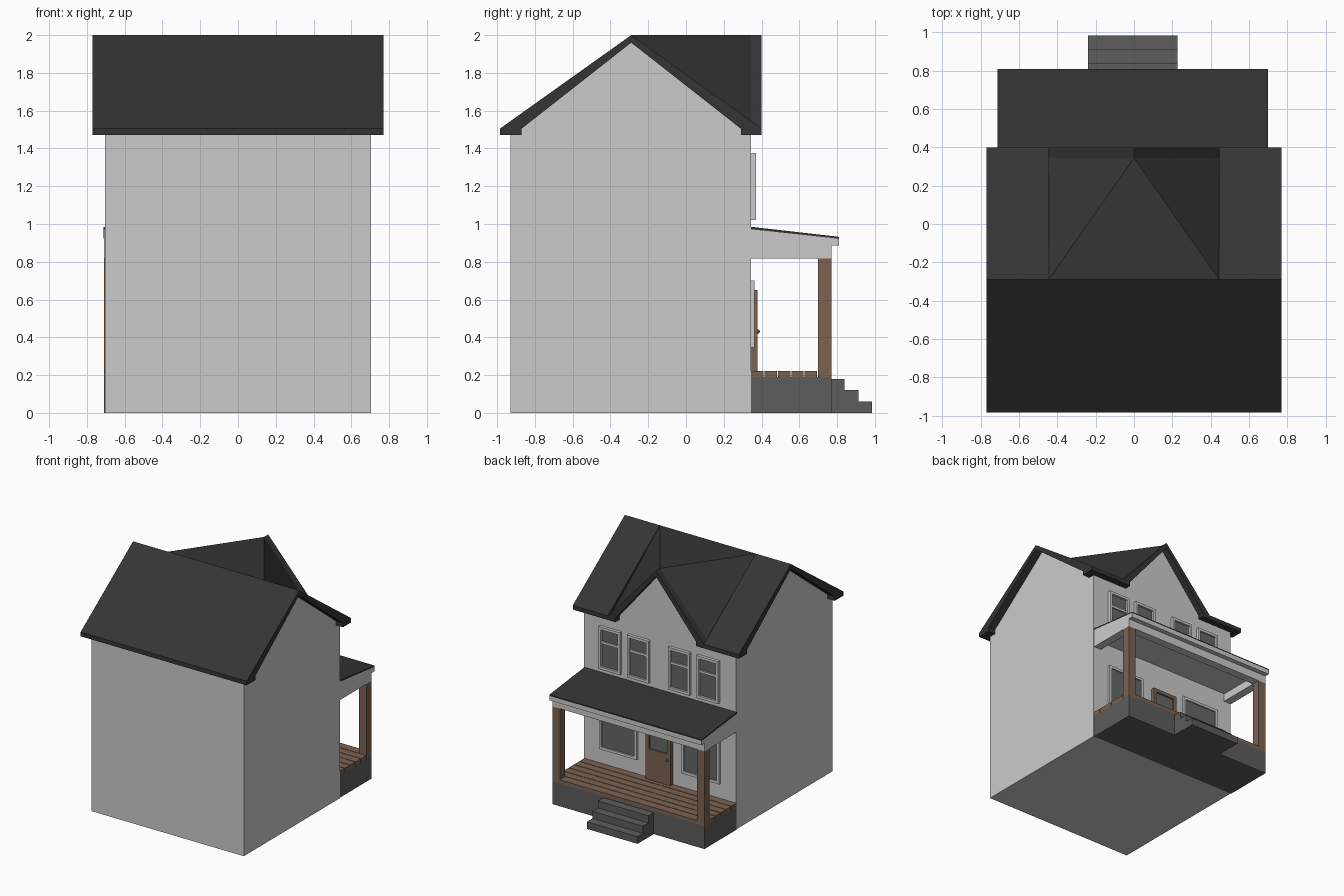
import bpy, bmesh
from mathutils import Vector

if "Cube" in bpy.data.objects:
    bpy.data.objects.remove(bpy.data.objects["Cube"])


def material(name, rgb):
    m = bpy.data.materials.new(name)
    m.diffuse_color = (*rgb, 1)
    m.use_nodes = True
    m.node_tree.nodes["Principled BSDF"].inputs["Base Color"].default_value = m.diffuse_color
    return m


ROOF = material("dark_shingle", (0.035, 0.035, 0.035))
STONE = material("dark_stone", (0.11, 0.11, 0.11))
WOOD = material("brown_wood", (0.2, 0.125, 0.085))
GLASS = material("grey_glass", (0.13, 0.14, 0.14))


def make(name, verts, faces, mat=None, recalc=True):
    bm = bmesh.new()
    vs = [bm.verts.new(v) for v in verts]
    for f in faces:
        bm.faces.new([vs[i] for i in f])
    if recalc:
        bmesh.ops.recalc_face_normals(bm, faces=bm.faces)
    me = bpy.data.meshes.new(name)
    bm.to_mesh(me)
    bm.free()
    ob = bpy.data.objects.new(name, me)
    bpy.context.collection.objects.link(ob)
    if mat:
        me.materials.append(mat)
    return ob


def prism(name, pts, axis, a, b, mat=None):
    """Extrude a profile along x (points are y,z) or along y (points are x,z)."""
    n = len(pts)
    place = (lambda p, t: (t, *p)) if axis == 'x' else (lambda p, t: (p[0], t, p[1]))
    verts = [place(p, t) for t in (a, b) for p in pts]
    faces = [range(n), range(n, 2 * n)]
    faces += [(i, (i + 1) % n, n + (i + 1) % n, n + i) for i in range(n)]
    return make(name, verts, faces, mat)


def box(name, x0, x1, y0, y1, z0, z1, mat=None):
    return prism(name, [(y0, z0), (y1, z0), (y1, z1), (y0, z1)], 'x', x0, x1, mat)


def frame(name, x0, x1, y0, y1, z0, z1, w, mat=None):
    """Four bars around an opening."""
    box(name + "_left", x0, x0 + w, y0, y1, z0, z1, mat)
    box(name + "_right", x1 - w, x1, y0, y1, z0, z1, mat)
    box(name + "_bottom", x0 + w, x1 - w, y0, y1, z0, z0 + w, mat)
    box(name + "_top", x0 + w, x1 - w, y0, y1, z1 - w, z1, mat)


WALL = 0.345   # porch-side wall plane
RIDGE = -0.29  # y of main ridge
GX = 0.445     # half width of cross gable

# House body and the cross gable wall
prism("house_walls", [(-0.93, 0), (WALL, 0), (WALL, 1.485), (RIDGE, 1.965), (-0.93, 1.485)],
      'x', -0.705, 0.705)
prism("gable_wall", [(-0.4, 1.46), (0.4, 1.46), (0.4, 1.485), (0, 1.97), (-0.4, 1.485)],
      'y', 0.1, WALL)

# Main roof: full rear slope, porch slope split around the cross gable
prism("rear_roof", [(-0.985, 1.47), (-0.985, 1.505), (RIDGE, 2), (RIDGE, 1.96),
                    (-0.87, 1.505), (-0.87, 1.47)], 'x', -0.77, 0.77, ROOF)
for side, a, b in (("left", -0.77, -GX), ("right", GX, 0.77)):
    prism("porch_side_roof_" + side,
          [(0.40, 1.47), (0.40, 1.505), (RIDGE, 2), (RIDGE, 1.96), (0.29, 1.505), (0.29, 1.47)],
          'x', a, b, ROOF)

# Cross gable: flat triangular top, two steep sides, projecting rake
make("cross_gable_roof",
     [(0, WALL, 2), (-GX, RIDGE, 2), (GX, RIDGE, 2), (-GX, WALL, 1.505), (GX, WALL, 1.505)],
     [(0, 1, 2), (0, 3, 1), (0, 2, 4)], ROOF, recalc=False)
half = [(GX, 1.505), (GX, 1.47), (0.375, 1.47), (0.375, 1.505)]
prism("cross_gable_rake",
      [(0, 2)] + half + [(0, 1.955)] + [(-x, z) for x, z in reversed(half)],
      'y', WALL - 0.005, 0.40, ROOF)

# Porch base, deck boards and steps
PX0, PX1, PY = -0.71, 0.70, 0.77
box("porch_base", PX0, PX1, WALL, PY, 0, 0.19, STONE)
boards = 6
pitch = (PY - WALL) / boards
for i in range(boards):
    y = WALL + i * pitch
    box(f"deck_board_{i + 1}", PX0, PX1, y, y + pitch - (0.005 if i < boards - 1 else 0),
        0.19, 0.222, WOOD)
prism("porch_steps", [(PY, 0), (0.985, 0), (0.985, 0.06), (0.912, 0.06), (0.912, 0.12),
                      (0.84, 0.12), (0.84, 0.18), (PY, 0.18)], 'x', -0.24, 0.228, STONE)

# Porch columns, beams and lean-to roof
for side, x in (("left", PX0), ("right", PX1 - 0.07)):
    box("porch_column_" + side, x, x + 0.07, 0.70, PY, 0.222, 0.818, WOOD)
    box("porch_beam_" + side, x, x + 0.07, WALL, 0.70, 0.818, 0.885)
box("porch_beam_front", PX0, PX1, 0.70, PY, 0.818, 0.885)
prism("porch_roof_body", [(WALL, 0.885), (0.81, 0.885), (0.81, 0.922), (WALL, 0.972)],
      'x', PX0, PX1)
prism("porch_roof_shingles", [(WALL, 0.972), (0.81, 0.922), (0.81, 0.932), (WALL, 0.985)],
      'x', PX0 - 0.003, PX1, ROOF)

# Upper sash windows
for i, c in enumerate((-0.455, -0.19, 0.19, 0.455)):
    n = f"upper_window_{i + 1}"
    frame(n + "_frame", c - 0.1, c + 0.1, WALL, 0.37, 1.02, 1.375, 0.022)
    box(n + "_rail", c - 0.078, c + 0.078, WALL, 0.364, 1.235, 1.255)
    box(n + "_glass", c - 0.078, c + 0.078, WALL, 0.353, 1.042, 1.353, GLASS)

# Lower picture windows
for side, c in (("left", -0.385), ("right", 0.38)):
    n = "lower_window_" + side
    frame(n + "_frame", c - 0.175, c + 0.175, WALL, 0.362, 0.345, 0.70, 0.022)
    box(n + "_glass", c - 0.153, c + 0.153, WALL, 0.352, 0.367, 0.678, GLASS)

# Front door with glazed upper half and knob
box("door_lower_panel", -0.12, 0.11, WALL, 0.378, 0.222, 0.45, WOOD)
frame("door_upper_frame", -0.12, 0.11, WALL, 0.378, 0.45, 0.65, 0.03, WOOD)
box("door_glass", -0.09, 0.08, WALL, 0.365, 0.48, 0.62, GLASS)
bpy.ops.mesh.primitive_uv_sphere_add(segments=12, ring_count=8, radius=0.011,
                                     location=(-0.095, 0.38, 0.43))
knob = bpy.context.object
knob.name = "door_knob"
knob.data.materials.append(STONE)
bpy.ops.object.shade_smooth_by_angle()
